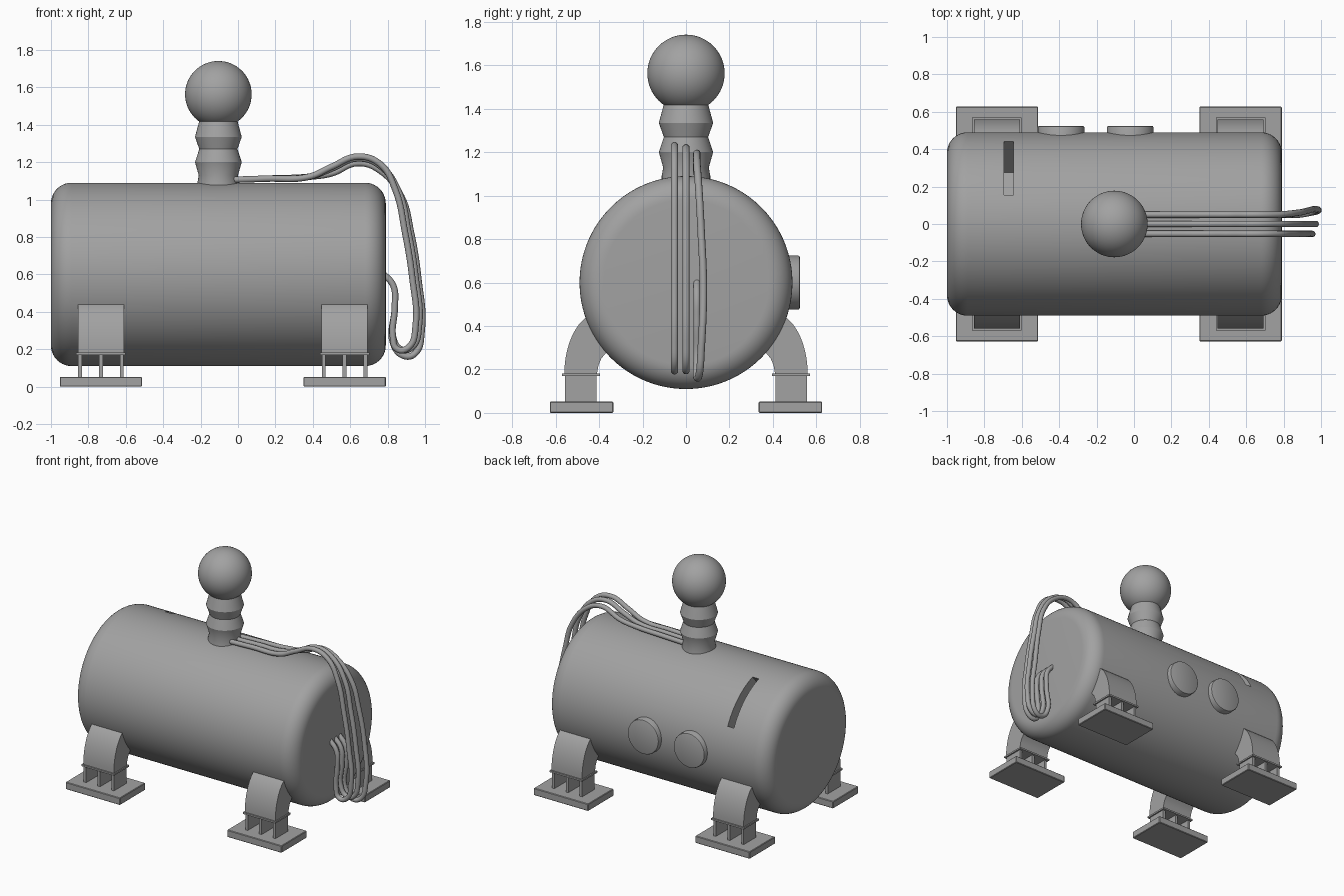
import bpy, bmesh, math
from mathutils import Matrix, Vector

if bpy.data.objects.get("Cube"):
    bpy.data.objects.remove(bpy.data.objects["Cube"], do_unlink=True)

grey = bpy.data.materials.new("plain_grey")
grey.use_nodes = True
grey.diffuse_color = (0.36, 0.36, 0.36, 1)
grey.node_tree.nodes["Principled BSDF"].inputs["Base Color"].default_value = (0.36, 0.36, 0.36, 1)


def finish(name, bm, smooth=True):
    bmesh.ops.recalc_face_normals(bm, faces=bm.faces)
    mesh = bpy.data.meshes.new(name)
    bm.to_mesh(mesh)
    bm.free()
    mesh.materials.append(grey)
    ob = bpy.data.objects.new(name, mesh)
    bpy.context.collection.objects.link(ob)
    if smooth:
        shade(ob)
    return ob


def shade(ob):
    bpy.ops.object.select_all(action='DESELECT')
    ob.select_set(True)
    bpy.context.view_layer.objects.active = ob
    bpy.ops.object.shade_smooth_by_angle(angle=math.radians(30))


def lathe(name, profile, matrix, steps=96):
    """Revolve (radius, height) points about z, then place with the matrix."""
    bm = bmesh.new()
    verts = [bm.verts.new((r, 0, h)) for r, h in profile]
    edges = [bm.edges.new(pair) for pair in zip(verts, verts[1:])]
    bmesh.ops.spin(bm, geom=verts + edges, cent=(0, 0, 0), axis=(0, 0, 1),
                   angle=math.tau, steps=steps, use_duplicate=False)
    bmesh.ops.remove_doubles(bm, verts=bm.verts, dist=1e-5)
    bmesh.ops.transform(bm, matrix=matrix, verts=bm.verts)
    return finish(name, bm)


def box(name, lo, hi, bevel=0, matrix=Matrix()):
    lo, hi = Vector(lo), Vector(hi)
    bm = bmesh.new()
    size = Matrix.Diagonal((hi - lo).to_4d())
    bmesh.ops.create_cube(bm, size=1, matrix=matrix @ Matrix.Translation((lo + hi) / 2) @ size)
    if bevel:
        bmesh.ops.bevel(bm, geom=bm.edges[:], offset=bevel, segments=1, affect='EDGES')
    return finish(name, bm, False)


def extrude_x(name, outline, x, half):
    """Extrude a (y, z) outline along x."""
    bm = bmesh.new()
    face = bm.faces.new([bm.verts.new((x - half, y, z)) for y, z in outline])
    new = bmesh.ops.extrude_face_region(bm, geom=[face])["geom"]
    bmesh.ops.translate(bm, vec=(2 * half, 0, 0),
                        verts=[v for v in new if isinstance(v, bmesh.types.BMVert)])
    return finish(name, bm)


# Tank: rounded drum lying along x
R, ROUND, X0, X1, AXIS_Z = 0.49, 0.11, -1.0, 0.79, 0.6
arc = [(R - ROUND + ROUND * math.sin(a), ROUND - ROUND * math.cos(a))
       for a in [math.pi / 2 * i / 10 for i in range(11)]]
length = X1 - X0
profile = [(0, 0)] + arc + [(r, length - h) for r, h in reversed(arc)] + [(0, length)]
along_x = Matrix.Translation((X0, 0, AXIS_Z)) @ Matrix.Rotation(math.pi / 2, 4, 'Y')
tank = lathe("tank", profile, along_x, 128)

# Deep slot cut radially into the upper back of the tank
tilt = Matrix.Translation((-0.67, 0, AXIS_Z)) @ Matrix.Rotation(math.radians(-41.2), 4, 'X')
cutter = box("slot_cutter", (-0.025, -0.19, 0.2), (0.025, 0.19, 0.6), matrix=tilt)
cutter.hide_render = True
cut = tank.modifiers.new("slot", 'BOOLEAN')
cut.operation, cut.solver, cut.object = 'DIFFERENCE', 'EXACT', cutter
bpy.context.view_layer.objects.active = tank
bpy.ops.object.modifier_apply(modifier=cut.name)
bpy.data.objects.remove(cutter, do_unlink=True)
shade(tank)

# Round covers on the back
for i, x in enumerate((-0.39, -0.02)):
    place = Matrix.Translation((x, 0.4, AXIS_Z)) @ Matrix.Rotation(-math.pi / 2, 4, 'X')
    lathe(f"round_cover_{i + 1}", [(0, 0), (0.125, 0), (0.125, 0.115), (0.122, 0.122),
                                   (0.115, 0.125), (0, 0.125)], place, 64)

# Ribbed neck and ball on top
NECK_X = -0.105
neck = [(0, 1.02), (0.112, 1.02), (0.112, 1.09), (0.105, 1.13), (0.125, 1.2), (0.102, 1.27),
        (0.125, 1.335), (0.102, 1.42), (0, 1.42)]
lathe("ribbed_neck", neck, Matrix.Translation((NECK_X, 0, 0)), 64)
bm = bmesh.new()
bmesh.ops.create_uvsphere(bm, u_segments=64, v_segments=32, radius=0.178,
                          matrix=Matrix.Translation((NECK_X, 0, 1.563)))
finish("ball", bm)

# Four legs: curved bracket, flange, three ribs and a foot plate
outer = [(0.56 - 0.17 * (1 - math.cos(a)), 0.18 + 0.285 * math.sin(a))
         for a in [math.radians(70) * i / 12 for i in range(13)]]
inner = [(0.3, 0.34), (0.365, 0.28), (0.39, 0.25), (0.403, 0.22), (0.41, 0.18)]
for end, x in (("right", -0.733), ("left", 0.57)):
    for side, s in (("front", -1), ("back", 1)):
        tag = f"{side}_{end}"

        def span(y0, y1):
            return sorted((s * y0, s * y1))

        extrude_x(f"{tag}_bracket", [(s * y, z) for y, z in outer + [(0.3, 0.46)] + inner], x, 0.123)
        a, b = span(0.395, 0.57)
        box(f"{tag}_flange", (x - 0.132, a, 0.17), (x + 0.132, b, 0.182))
        a, b = span(0.412, 0.556)
        for k in (-1, 0, 1):
            c = x + k * 0.112
            box(f"{tag}_rib_{k + 2}", (c - 0.01, a, 0.05), (c + 0.01, b, 0.172))
        a, b = span(0.334, 0.627)
        box(f"{tag}_foot", (x - 0.22, a, 0), (x + 0.22, b, 0.052), 0.004)

# Three hoses looping from the neck over the tank to its left end
path = [(-0.06, 1.105), (0.15, 1.112), (0.38, 1.122), (0.5, 1.165), (0.64, 1.22), (0.76, 1.18),
        (0.85, 1.04), (0.9, 0.83), (0.94, 0.58), (0.958, 0.33), (0.92, 0.21), (0.86, 0.2),
        (0.828, 0.27), (0.838, 0.42), (0.83, 0.54), (0.77, 0.61)]
# name, y, sideways sway, x shift of the drop, height change at crest and loop
hoses = (("front_hose", -0.053, 0, -0.008, 0.01, 0), ("middle_hose", 0, 0, 0.01, 0, 0),
         ("back_hose", 0.05, 0.03, 0.024, -0.025, -0.035))
for name, y, sway, dx, crest, loop in hoses:
    curve = bpy.data.curves.new(name, 'CURVE')
    curve.dimensions = '3D'
    curve.bevel_depth, curve.bevel_resolution, curve.resolution_u = 0.017, 4, 8
    curve.use_fill_caps = True
    spline = curve.splines.new('BEZIER')
    spline.bezier_points.add(len(path) - 1)
    for i, (p, (x, z)) in enumerate(zip(spline.bezier_points, path)):
        drop = 6 <= i <= 11
        p.co = (x + (dx if drop else 0),
                y + sway * max(0, 1 - abs(i - 8) / 3),
                z + (crest if 3 <= i <= 6 else loop if 9 <= i <= 12 else 0))
        p.handle_left_type = p.handle_right_type = 'AUTO'
    curve.materials.append(grey)
    bpy.context.collection.objects.link(bpy.data.objects.new(name, curve))
